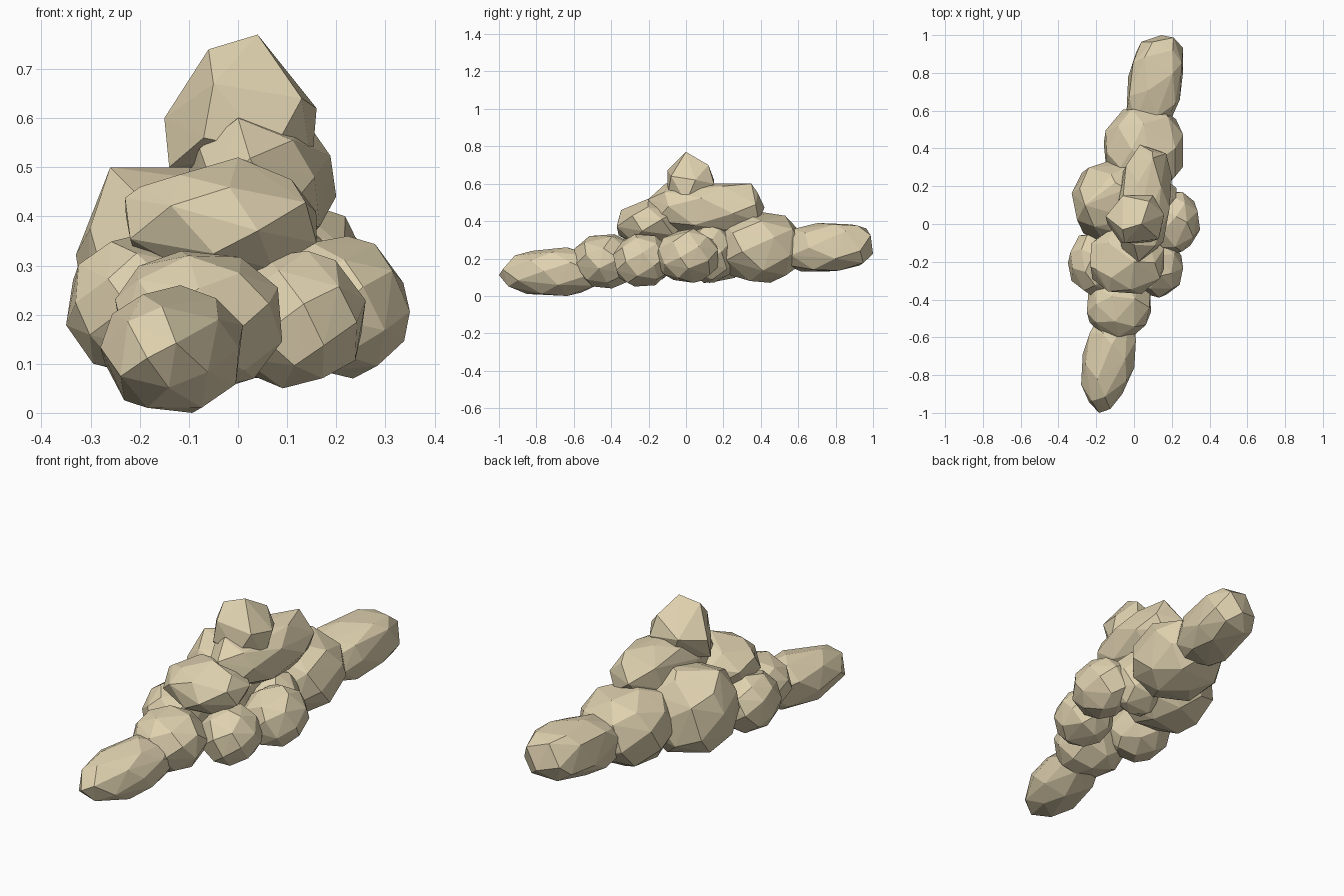
import bpy, bmesh, math, random
from mathutils import Vector

cube = bpy.data.objects.get("Cube")
if cube:
    bpy.data.objects.remove(cube, do_unlink=True)

sand = bpy.data.materials.new("warm_sand")
sand.use_nodes = True
COLOUR = (0.74, 0.64, 0.43, 1)
sand.diffuse_color = COLOUR
sand.node_tree.nodes["Principled BSDF"].inputs["Base Color"].default_value = COLOUR


def boulder(name, points):
    """Faceted solid wrapped tightly around a set of corner points."""
    bm = bmesh.new()
    corners = [bm.verts.new(point) for point in points]
    hull = bmesh.ops.convex_hull(bm, input=corners)
    spare = {item for item in hull["geom_interior"] if isinstance(item, bmesh.types.BMVert)}
    bmesh.ops.delete(bm, geom=list(spare), context="VERTS")
    bmesh.ops.recalc_face_normals(bm, faces=bm.faces)
    mesh = bpy.data.meshes.new(name)
    bm.to_mesh(mesh)
    bm.free()
    mesh.materials.append(sand)
    obj = bpy.data.objects.new(name, mesh)
    bpy.context.collection.objects.link(obj)


def spread_directions(count, rng):
    """Evenly spread, slightly disturbed directions around a sphere."""
    golden = math.pi * (3 - math.sqrt(5))
    start = rng.uniform(0, math.tau)
    for k in range(count):
        height = 1 - (2 * k + 1) / count
        ring = math.sqrt(1 - height * height)
        angle = start + golden * k
        direction = Vector((ring * math.cos(angle), ring * math.sin(angle), height))
        direction += Vector([rng.uniform(-0.1, 0.1) for axis in range(3)])
        yield direction.normalized()


def lump(name, low, high, seed, lean=0.0, rise=0.0, blunt=1.0, count=32, corners=()):
    """Boulder fitted to a box; lean and rise skew it along y, corners add peaks."""
    points = []
    for direction in spread_directions(count, random.Random(seed)):
        point = Vector([math.copysign(abs(part) ** blunt, part) for part in direction])
        point.x += lean * point.y
        point.z += rise * point.y
        points.append(point)
    # Fit the spread to the box
    for axis in range(3):
        least = min(point[axis] for point in points)
        most = max(point[axis] for point in points)
        for point in points:
            share = (point[axis] - least) / (most - least)
            point[axis] = low[axis] + share * (high[axis] - low[axis])
    boulder(name, points + [Vector(corner) for corner in corners])


# Long ends
lump("front_tail", (-0.28, -1, 0), (0.01, -0.42, 0.26), seed=3, lean=0.32, rise=0.05)
lump("back_tail", (-0.04, 0.5, 0.13), (0.26, 1, 0.39), seed=5, lean=0.25, rise=0.1, blunt=0.75)

# Lower ring of lumps
lump("front_lump", (-0.25, -0.6, 0.04), (0.09, -0.26, 0.33), seed=7)
lump("front_right_lump", (-0.35, -0.38, 0.07), (-0.06, -0.04, 0.36), seed=4)
lump("front_left_lump", (-0.02, -0.39, 0.05), (0.26, -0.08, 0.33), seed=6)
lump("left_lump", (0.06, -0.16, 0.07), (0.35, 0.17, 0.36), seed=8)
lump("back_lump", (-0.16, 0.17, 0.07), (0.26, 0.62, 0.45), seed=9, blunt=0.9)
lump("middle_lump", (-0.06, 0, 0.07), (0.23, 0.27, 0.38), seed=2)

# Broad lump on the right side, with a flat shoulder on top
lump("right_lump", (-0.33, -0.1, 0.07), (0.12, 0.35, 0.5), seed=1, blunt=0.9,
     corners=[(-0.26, 0.1, 0.5), (-0.1, 0.22, 0.5)])

# Upper lumps
lump("front_shoulder", (-0.23, -0.37, 0.27), (0.16, -0.02, 0.5), seed=3, blunt=0.9, count=24,
     corners=[(0, -0.2, 0.52), (0, -0.34, 0.44), (-0.2, -0.24, 0.46)])
lump("upper_ridge", (-0.1, -0.2, 0.33), (0.2, 0.42, 0.6), seed=7, lean=0.2, blunt=0.85, count=26,
     corners=[(0, -0.11, 0.6), (0.1, 0.35, 0.6)])
boulder("crown", [
    (0.04, 0, 0.77), (-0.06, -0.03, 0.74), (0.08, 0.12, 0.7), (0.16, 0.05, 0.62),
    (-0.15, 0.04, 0.6), (-0.06, 0.15, 0.62), (0.1, 0.15, 0.6), (0.13, -0.08, 0.64),
    (-0.05, -0.1, 0.67), (-0.07, -0.1, 0.56), (0.07, -0.1, 0.53), (0.15, 0, 0.5),
    (-0.14, 0, 0.5), (0, 0.12, 0.5)])
